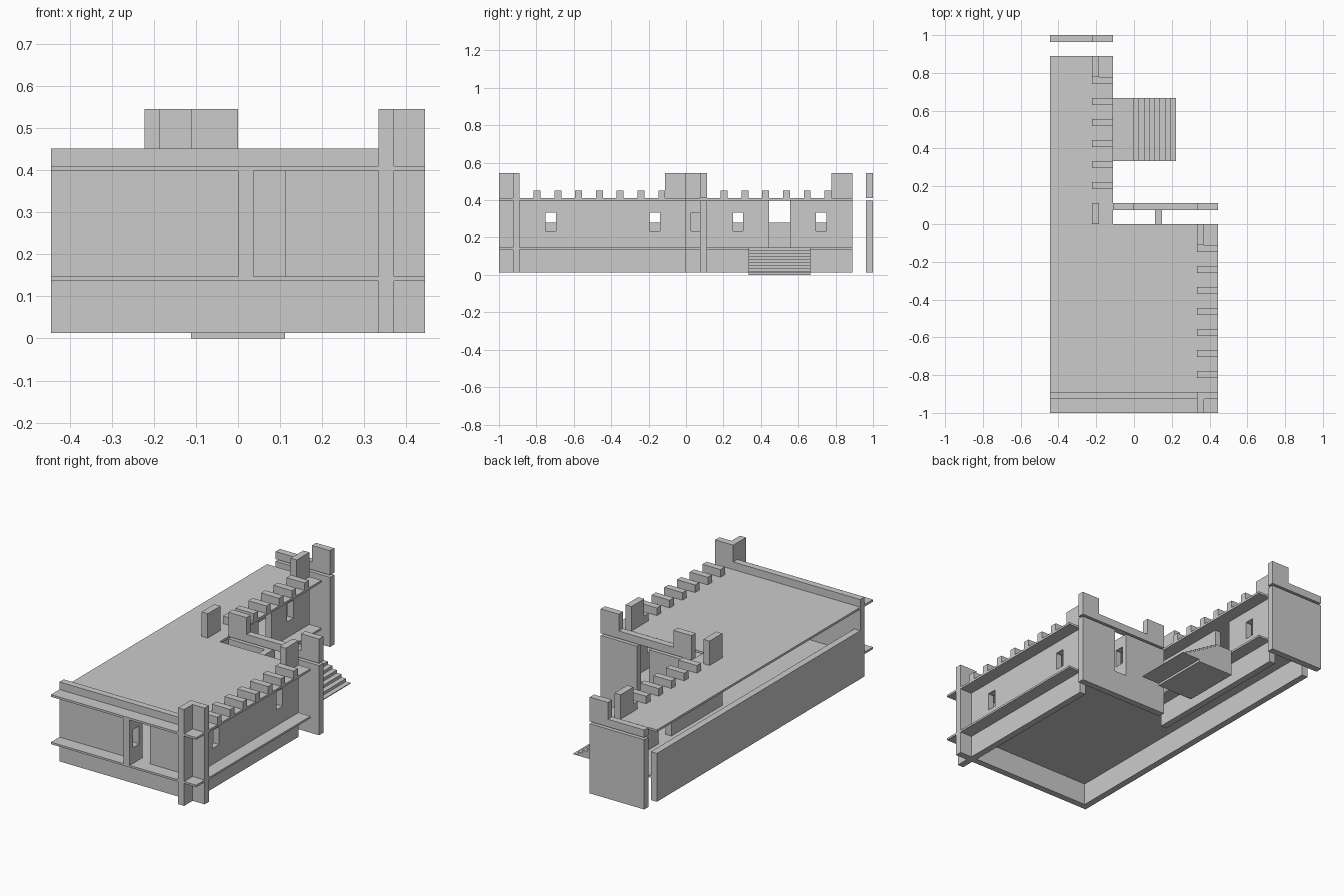
import bpy, bmesh

if "Cube" in bpy.data.objects:
    bpy.data.objects.remove(bpy.data.objects["Cube"])

U = 1 / 27                      # plan module: 24 x 54 modules
G, F0, F1 = 0.0125, 0.136, 0.147     # ground line, floor slab
R0, R1 = 0.398, 0.41                 # roof slab
LOW, TALL = 0.452, 0.545             # parapet and pier tops
W0, W1 = 0.235, 0.334                # window sill and head


def prism(name, outline, z0, z1):
    """Plan outline (in modules) extruded from z0 to z1."""
    bm = bmesh.new()
    face = bm.faces.new([bm.verts.new((x * U, y * U, z0)) for x, y in outline])
    top = bmesh.ops.extrude_face_region(bm, geom=[face])["geom"]
    for v in top:
        if isinstance(v, bmesh.types.BMVert):
            v.co.z = z1
    bmesh.ops.recalc_face_normals(bm, faces=bm.faces)
    me = bpy.data.meshes.new(name)
    bm.to_mesh(me)
    bm.free()
    ob = bpy.data.objects.new(name, me)
    bpy.context.collection.objects.link(ob)
    return ob


def box(name, x0, x1, y0, y1, z0, z1):
    return prism(name, [(x0, y0), (x1, y0), (x1, y1), (x0, y1)], z0, z1)


def cut_windows(wall, x, centres):
    """Cut windows through a wall one module thick that starts at x."""
    for c in centres:
        cutter = box("window_cutter", x - 0.5, x + 1.5, c - .75, c + .75, W0, W1)
        cutter.hide_render = True
        cutter.hide_viewport = True
        mod = wall.modifiers.new("window", "BOOLEAN")
        mod.operation, mod.solver, mod.object = "DIFFERENCE", "EXACT", cutter


# Floor and roof slabs, notched around the corner pier
right_side = [(9, -27), (9, -24), (12, -24), (12, 0), (-3, 0), (-3, 24)]
prism("floor_slab", [(-12, -27)] + right_side +
      [(-11, 24), (-11, -25), (-12, -25)], F0, F1)
prism("roof_slab", [(-12, -27)] + right_side + [(-12, 24)], R0, R1)
for name, z0, z1 in (("floor_corner", F0, F1), ("roof_corner", R0, R1)):
    box(name, 10, 12, -27, -25, z0, z1)

# Front corner pier, L-shaped in plan
prism("corner_pier", [(9, -27), (10, -27), (10, -25), (12, -25),
                      (12, -24), (9, -24)], G, TALL)

# Front wall with a doorway and a windowed fin
box("front_base", -11, 9, -25, -24, G, F0)
box("front_wall_left", -11, 0, -25, -24, F1, R0)
box("front_wall_right", 3, 9, -25, -24, F1, R0)
box("front_parapet", -12, 9, -25, -24, R1, LOW)
cut_windows(box("front_fin", 0, 1, -27, -24, F1, R0), 0, [-25.5])

# Low left wall and the full-height stub at its front end
box("left_wall", -12, -11, -24, 24, G, 0.28)
box("left_front_base", -12, -11, -25, -24, G, R0)

# Right wall of the main block
box("right_base", 9, 10, -24, 0, G, F0)
cut_windows(box("right_wall", 9, 10, -24, 0, F1, R0), 9, [-19.5, -4.5])

# Wing wall with the entrance doorway
box("wing_base", -6, -5, 0, 24, G, F0)
cut_windows(box("wing_wall_near", -6, -5, 0, 12, F1, R0), -6, [7.5])
cut_windows(box("wing_wall_far", -6, -5, 15, 24, F1, R0), -6, [19.5])

# Cross wall behind the main block, with doorway, fin and battlement
prism_z = F1
box("cross_base", -3, 12, 2, 3, G, F1)
box("cross_wall_left", -3, 3, 2, 3, F1, R0)
box("cross_wall_right", 6, 12, 2, 3, F1, R0)
cut_windows(box("cross_fin", 3, 4, 0, 3, F1, R0), 3, [1.5])
box("cross_parapet", 0, 9, 2, 3, R1, LOW)
box("cross_pier_left", -3, 0, 2, 3, R1, TALL)
box("cross_pier_right", 9, 12, 2, 3, R1, TALL)

# Detached end wall
box("end_wall", -12, -3, 26, 27, G, R0)
box("end_parapet", -12, -6, 26, 27, R1, LOW)
box("end_pier", -6, -3, 26, 27, R1, TALL)

# Roof piers and merlons
for x, y in ((9, -3), (-6, 0), (-6, 21)):
    box("roof_pier", x, x + 1, y, y + 3, R1, TALL)
for x, y0, n in ((9, -22, 7), (-6, 5, 6)):
    for i in range(n):
        box("merlon", x, x + 3, y0 + 3 * i, y0 + 3 * i + 1, R1, LOW)

# Entrance stair: footing, landing and eight treads as one stepped profile
box("stair_footing", -3, 3, 9, 18, 0, G)
rise = (F1 - 0.017) / 8
profile = [(-3, G), (6, G)]
for i in range(8):
    z = 0.017 + i * rise
    profile += [(6 - .75 * i, z), (5.25 - .75 * i, z)]
profile += [(0, F1), (-3, F1)]
bm = bmesh.new()
face = bm.faces.new([bm.verts.new((x * U, 9 * U, z)) for x, z in profile])
side = bmesh.ops.extrude_face_region(bm, geom=[face])["geom"]
bmesh.ops.translate(bm, vec=(0, 9 * U, 0),
                    verts=[v for v in side if isinstance(v, bmesh.types.BMVert)])
bmesh.ops.recalc_face_normals(bm, faces=bm.faces)
me = bpy.data.meshes.new("entrance_stair")
bm.to_mesh(me)
bm.free()
bpy.context.collection.objects.link(bpy.data.objects.new("entrance_stair", me))
